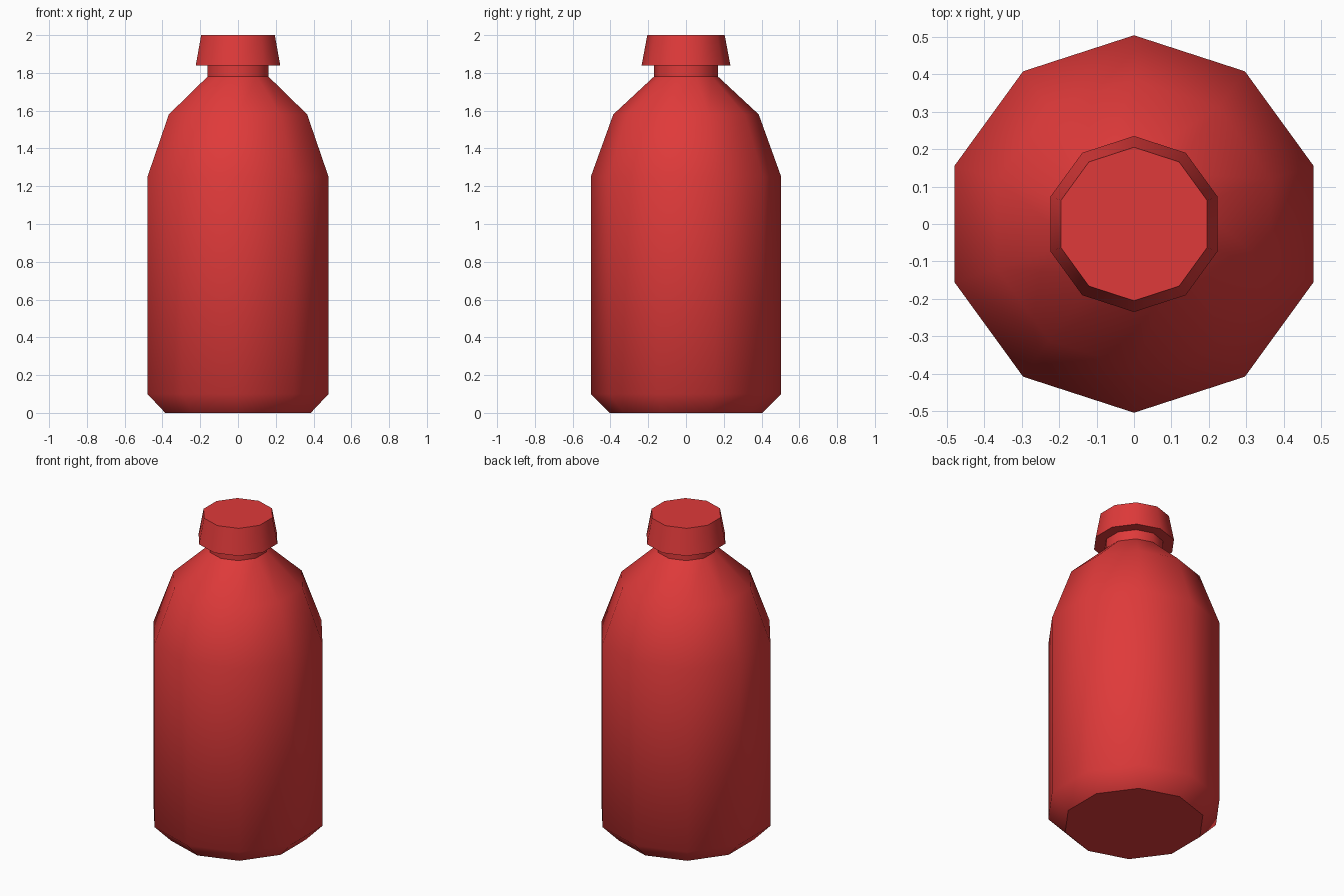
import bpy, bmesh, math

if "Cube" in bpy.data.objects:
    bpy.data.objects.remove(bpy.data.objects["Cube"])

SIDES = 10

red = bpy.data.materials.new("red")
red.diffuse_color = (0.74, 0.042, 0.042, 1.0)
red.use_nodes = True
red.node_tree.nodes["Principled BSDF"].inputs["Base Color"].default_value = red.diffuse_color


def turned(name, profile):
    """Ten-sided solid of revolution from (radius, height) points, flat end caps."""
    bm = bmesh.new()
    rings = []
    for r, z in profile:
        ring = []
        for i in range(SIDES):
            a = math.pi / 2 + 2 * math.pi * i / SIDES
            ring.append(bm.verts.new((r * math.cos(a), r * math.sin(a), z)))
        rings.append(ring)
    for low, high in zip(rings, rings[1:]):
        for i in range(SIDES):
            j = (i + 1) % SIDES
            bm.faces.new((low[i], low[j], high[j], high[i])).smooth = True
    bm.faces.new(rings[0][::-1])
    bm.faces.new(rings[-1])
    # Crisp rims where the flat ends meet the rounded sides
    for edge in bm.edges:
        if any(not f.smooth for f in edge.link_faces):
            edge.smooth = False
    mesh = bpy.data.meshes.new(name)
    bm.to_mesh(mesh)
    bm.free()
    mesh.materials.append(red)
    obj = bpy.data.objects.new(name, mesh)
    bpy.context.collection.objects.link(obj)
    return obj


# Body with chamfered base and sloping shoulders
turned("bottle_body", [(0.405, 0), (0.504, 0.1), (0.504, 1.25), (0.385, 1.58), (0.17, 1.78)])
# Short neck
turned("bottle_neck", [(0.17, 1.78), (0.17, 1.84)])
# Tapered cap
turned("bottle_cap", [(0.235, 1.84), (0.205, 2.0)])
